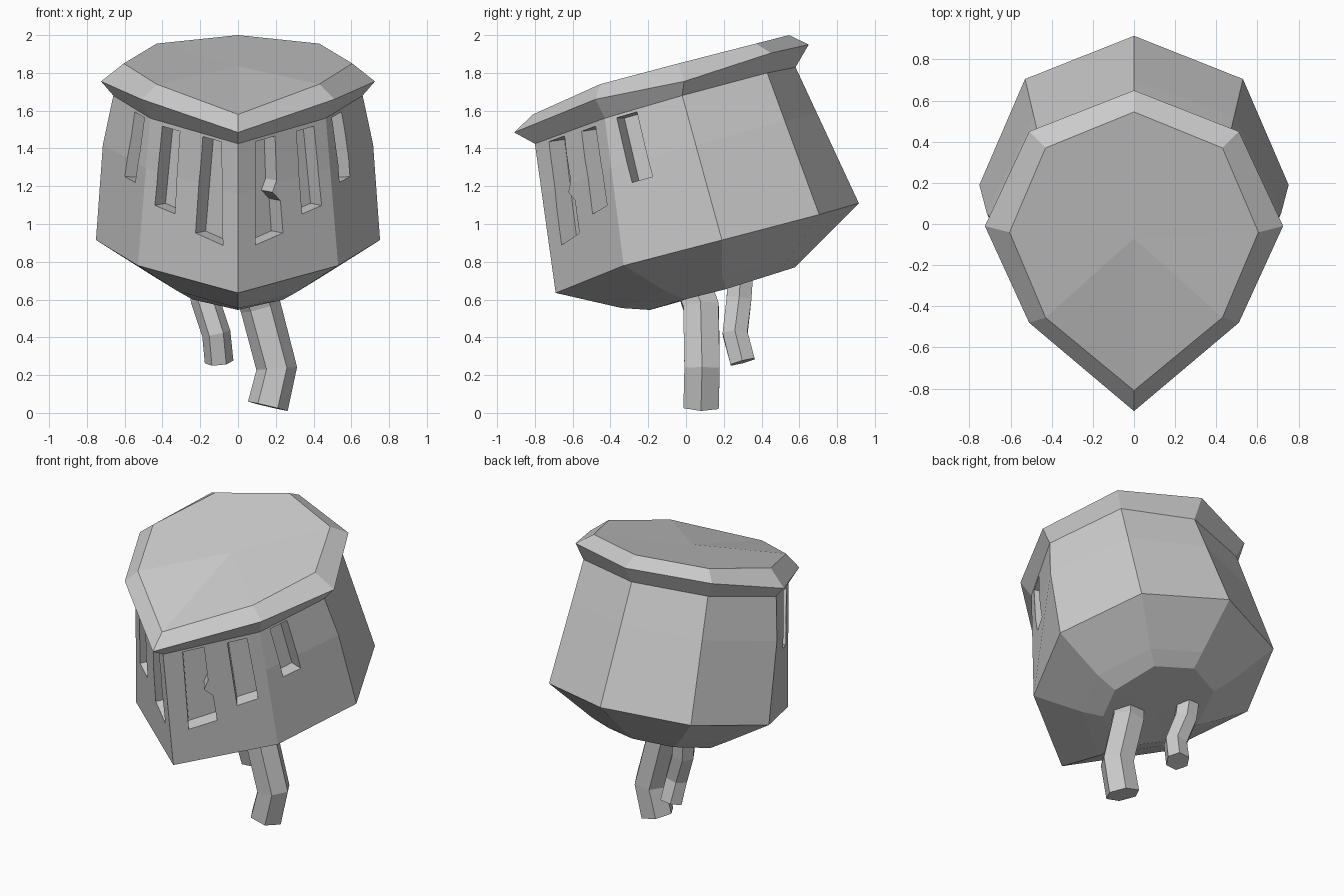
import bpy, bmesh, math
from mathutils import Vector

if "Cube" in bpy.data.objects:
    bpy.data.objects.remove(bpy.data.objects["Cube"])


def finish(bm, name):
    bmesh.ops.recalc_face_normals(bm, faces=bm.faces)
    me = bpy.data.meshes.new(name)
    bm.to_mesh(me)
    bm.free()
    ob = bpy.data.objects.new(name, me)
    bpy.context.collection.objects.link(ob)
    return ob


def ring8(half):
    """Five points from front to back on the right side, mirrored to eight."""
    right = [Vector(p) for p in half]
    left = [Vector((-p.x, p.y, p.z)) for p in reversed(right[1:-1])]
    return right + left


def loft(name, rings, start=None, end=None):
    """Skin rings; each end is one face, or a fan when a centre is given."""
    bm = bmesh.new()
    loops = [[bm.verts.new(p) for p in r] for r in rings]
    n = len(loops[0])
    for a, b in zip(loops, loops[1:]):
        for i in range(n):
            j = (i + 1) % n
            bm.faces.new((a[i], a[j], b[j], b[i]))
    for loop, centre in ((loops[0], start), (loops[-1], end)):
        if centre:
            c = bm.verts.new(centre)
            for i in range(n):
                bm.faces.new((loop[i], loop[(i + 1) % n], c))
        else:
            bm.faces.new(loop)
    return finish(bm, name)


# Eight-sided rings of the tilted shell, from the top down
top = ring8([(0, -.81, 1.58), (.43, -.455, 1.74), (.605, -.04, 1.85), (.43, .37, 1.955), (0, .545, 2.0)])
brim = ring8([(0, -.91, 1.485), (.51, -.48, 1.66), (.725, -.01, 1.755), (.51, .45, 1.905), (0, .65, 1.95)])
neck = ring8([(0, -.80, 1.425), (.465, -.43, 1.56), (.66, -.02, 1.68), (.465, .43, 1.80), (0, .58, 1.83)])
wide = ring8([(0, -.69, .635), (.53, -.33, .78), (.752, .19, .915), (.53, .705, 1.05), (0, .915, 1.11)])
low = ring8([(0, -.34, .555), (.32, -.11, .645), (.45, .19, .725), (.32, .54, .81), (0, .655, .85)])
base = ring8([(0, -.19, .545), (.24, -.01, .60), (.33, .21, .655), (.24, .48, .74), (0, .575, .77)])
mid = [a.lerp(b, .34) for a, b in zip(neck, wide)]
for i in (2, 6):
    mid[i].x *= 1.035

loft("lid", [neck, brim, top], end=(0, -.07, 1.835))
body = loft("body", [neck, mid, wide, low, base], end=(0, .2, .655))

# Slits: outlines in (across, up) coordinates of the wall panels
slit_a = [(.16, .29), (.45, .32), (.40, .98), (.19, .98)]
slit_a_chipped = [(.18, .29), (.46, .32), (.45, .54), (.37, .61), (.42, .68), (.42, .98), (.20, .98)]
slit_b = [(.67, .41), (.88, .43), (.86, .97), (.66, .97)]
slit_c = [(.21, .53), (.45, .53), (.41, .98), (.15, .98)]
cuts = [(0, 1, slit_a_chipped, 1), (0, 1, slit_a, -1)]
cuts += [(0, 1, slit_b, s) for s in (1, -1)] + [(1, 2, slit_c, s) for s in (1, -1)]

bm = bmesh.new()
for i, j, outline, side in cuts:
    pts = [wide[i].lerp(wide[j], u).lerp(neck[i].lerp(neck[j], u), v) for u, v in outline]
    normal = (wide[j] - wide[i]).cross(neck[i] - wide[i]).normalized()
    flip = lambda p: (p.x * side, p.y, p.z)
    outer = [bm.verts.new(flip(p + normal * .06)) for p in pts]
    inner = [bm.verts.new(flip(p - normal * .10)) for p in pts]
    bm.faces.new(outer)
    bm.faces.new(inner[::-1])
    for k in range(len(pts)):
        m = (k + 1) % len(pts)
        bm.faces.new((outer[k], inner[k], inner[m], outer[m]))
cutter = finish(bm, "slit_cutter")
cutter.hide_render = True

mod = body.modifiers.new("slits", 'BOOLEAN')
mod.operation = 'DIFFERENCE'
mod.solver = 'EXACT'
mod.object = cutter
bpy.context.view_layer.objects.active = body
bpy.ops.object.modifier_apply(modifier=mod.name)
bpy.data.objects.remove(cutter)


# Bent six-sided legs
def leg(name, path, radius):
    path = [Vector(p) for p in path]
    rings = []
    for i, p in enumerate(path):
        t = (path[min(i + 1, len(path) - 1)] - path[max(i - 1, 0)]).normalized()
        ax = (Vector((1, 0, 0)) - t * t.x).normalized()
        ay = t.cross(ax)
        rings.append([p + (ax * math.cos(a) + ay * math.sin(a)) * radius
                      for a in (math.tau * k / 6 for k in range(6))])
    loft(name, rings)


leg("right_leg", [(.08, .04, .68), (.12, .08, .56), (.205, .085, .235), (.158, .08, .035)], .108)
leg("left_leg", [(-.19, .29, .74), (-.175, .28, .60), (-.115, .26, .42), (-.10, .30, .27)], .076)
